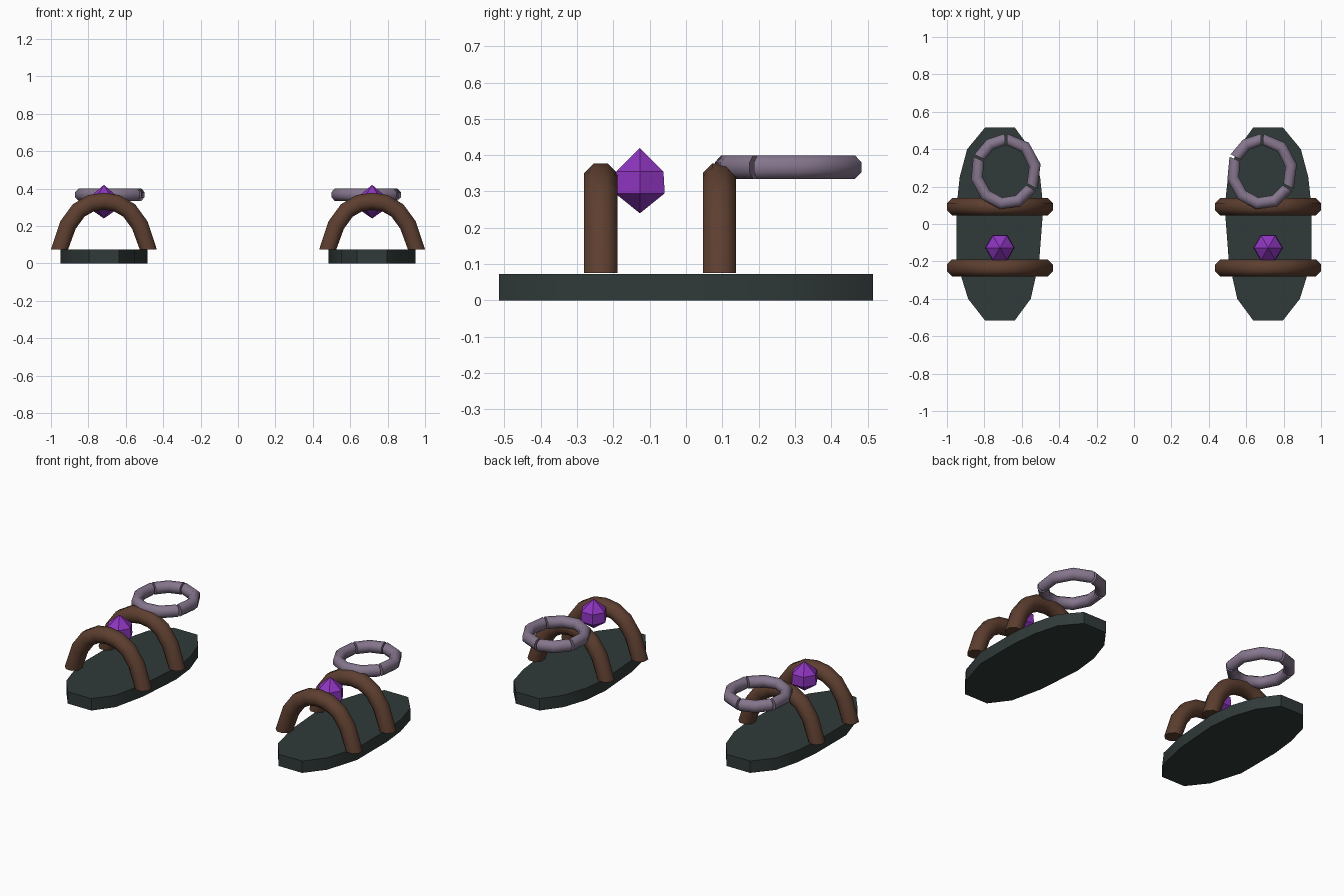
import bpy, bmesh, math
from mathutils import Vector

if "Cube" in bpy.data.objects:
    bpy.data.objects.remove(bpy.data.objects["Cube"])


def material(name, color):
    m = bpy.data.materials.new(name)
    m.diffuse_color = (*color, 1)
    m.use_nodes = True
    m.node_tree.nodes["Principled BSDF"].inputs["Base Color"].default_value = m.diffuse_color
    return m


DARK = material("dark green grey", (0.030, 0.043, 0.041))
BROWN = material("brown leather", (0.110, 0.049, 0.029))
LILAC = material("dusty lilac", (0.235, 0.180, 0.265))
PURPLE = material("purple gem", (0.270, 0.036, 0.520))


def finish(name, bm, mat, smooth=None):
    bmesh.ops.recalc_face_normals(bm, faces=bm.faces)
    me = bpy.data.meshes.new(name)
    bm.to_mesh(me)
    bm.free()
    me.materials.append(mat)
    ob = bpy.data.objects.new(name, me)
    bpy.context.collection.objects.link(ob)
    if smooth:
        bpy.ops.object.select_all(action='DESELECT')
        ob.select_set(True)
        bpy.context.view_layer.objects.active = ob
        bpy.ops.object.shade_smooth_by_angle(angle=math.radians(smooth))
    return ob


def loft(bm, rings):
    """Skin a list of equal-length point rings and cap both ends."""
    vs = [[bm.verts.new(p) for p in r] for r in rings]
    n = len(vs[0])
    for a, b in zip(vs, vs[1:]):
        for i in range(n):
            j = (i + 1) % n
            bm.faces.new((a[i], a[j], b[j], b[i]))
    bm.faces.new(vs[0][::-1])
    bm.faces.new(vs[-1])


def sole(name, s):
    # right-foot outline, offset from the foot centre (+x is the outer side)
    outline = [(0.08, 0.515), (0.175, 0.40), (0.215, 0.25), (0.232, 0.09), (0.232, -0.20),
               (0.17, -0.40), (0.08, -0.515), (-0.08, -0.515), (-0.165, -0.40),
               (-0.21, -0.20), (-0.232, 0.09), (-0.215, 0.25), (-0.165, 0.40), (-0.08, 0.515)]
    bm = bmesh.new()
    loft(bm, [[(s * (0.717 + x), y, z) for x, y in outline] for z in (0, 0.073)])
    finish(name, bm, DARK, 40)


def strap(name, cx, y):
    # arch centre line, tube sections turned to follow it, feet cut flat
    half = [(0.237, 0.075), (0.192, 0.205), (0.135, 0.283), (0.068, 0.322)]
    path = [(-x, z) for x, z in half] + [(0, 0.332)] + half[::-1]
    rings = []
    for k, (px, pz) in enumerate(path):
        a, b = path[max(k - 1, 0)], path[min(k + 1, len(path) - 1)]
        t = Vector((b[0] - a[0], b[1] - a[1])).normalized()
        n = Vector((-t.y, t.x))
        if k == 0:
            n = Vector((-1, 0))
        if k == len(path) - 1:
            n = Vector((1, 0))
        ring = []
        for i in range(8):
            ang = math.tau * (i + 0.5) / 8
            r = 0.0495
            ring.append((cx + px + n.x * r * math.cos(ang), y + r * math.sin(ang),
                         pz + n.y * r * math.cos(ang)))
        rings.append(ring)
    bm = bmesh.new()
    loft(bm, rings)
    finish(name, bm, BROWN, 50)


def gem(name, cx):
    bm = bmesh.new()
    y, levels = -0.127, ((0.355, 0.075), (0.295, 0.079))
    rings = [[bm.verts.new((cx + r * math.cos(math.tau * i / 6),
                            y + r * math.sin(math.tau * i / 6), z)) for i in range(6)]
             for z, r in levels]
    top, bottom = bm.verts.new((cx, y, 0.42)), bm.verts.new((cx, y, 0.24))
    for i in range(6):
        j = (i + 1) % 6
        bm.faces.new((rings[0][i], rings[0][j], top))
        bm.faces.new((rings[0][i], rings[0][j], rings[1][j], rings[1][i]))
        bm.faces.new((rings[1][i], rings[1][j], bottom))
    finish(name, bm, PURPLE)


def ankle_ring(name, cx):
    # three bent links meeting at narrow seams
    bm = bmesh.new()
    for start, end, steps in ((-27, 88, 3), (92, 153, 2), (157, 329, 5)):
        rings = []
        for k in range(steps + 1):
            a = math.radians(start + (end - start) * k / steps)
            ring = []
            for i in range(8):
                b = math.tau * (i + 0.5) / 8
                r = 0.034 * math.cos(b)
                ring.append((cx + (0.158 + r) * math.cos(a), 0.28 + (0.172 + r) * math.sin(a),
                             0.367 + 0.0355 * math.sin(b)))
            rings.append(ring)
        loft(bm, rings)
    finish(name, bm, LILAC, 50)


# a mirrored pair of sandals
for side, s in (("left", -1), ("right", 1)):
    sole(side + "_sole", s)
    strap(side + "_front_strap", s * 0.717, -0.235)
    strap(side + "_back_strap", s * 0.717, 0.092)
    gem(side + "_gem", s * 0.717)
    ankle_ring(side + "_ankle_ring", s * 0.685)
